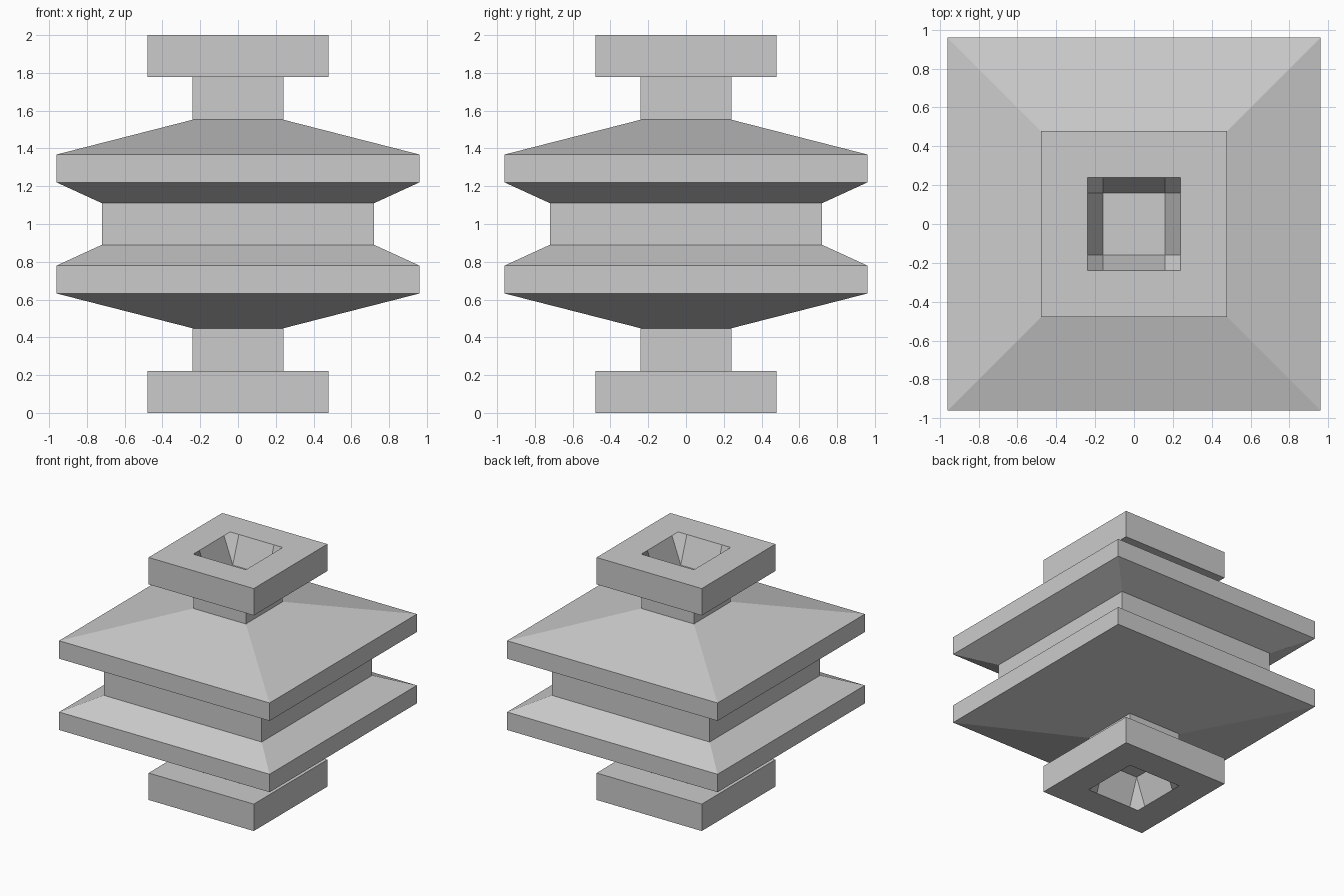
import bpy, bmesh
from mathutils import Matrix

if "Cube" in bpy.data.objects:
    bpy.data.objects.remove(bpy.data.objects["Cube"])

# Lower half of the square-turned silhouette: (half width, height)
HALF = [(0.48, 0.0), (0.48, 0.222), (0.24, 0.222), (0.24, 0.448),
        (0.96, 0.632), (0.96, 0.78), (0.72, 0.89)]
PROFILE = HALF + [(r, 2 - z) for r, z in reversed(HALF)]
RIM, FLOOR, DEPTH = 0.24, 0.16, 0.222
CORNERS = [(-1, -1), (1, -1), (1, 1), (-1, 1)]


def square(bm, r, z):
    return [bm.verts.new((x * r, y * r, z)) for x, y in CORNERS]


def socket(bm, outer, z, inward):
    """End face with a tapered square recess and facetted corners."""
    rim = square(bm, RIM, z)
    floor = square(bm, FLOOR, z + inward * DEPTH)
    starts, ends = [], []
    for i in range(4):
        a, b = rim[i].co, rim[(i + 1) % 4].co
        t = (RIM - FLOOR) / (2 * RIM)
        starts.append(bm.verts.new(a.lerp(b, t)))
        ends.append(bm.verts.new(b.lerp(a, t)))
    for i in range(4):
        j = (i + 1) % 4
        bm.faces.new((outer[i], outer[j], rim[j], ends[i], starts[i], rim[i]))
        bm.faces.new((starts[i], ends[i], floor[j], floor[i]))
        bm.faces.new((rim[j], starts[j], floor[j], ends[i]))
    bm.faces.new(floor)


# Stepped body with a recess at each end
bm = bmesh.new()
rings = [square(bm, r, z) for r, z in PROFILE]
for low, high in zip(rings, rings[1:]):
    for i in range(4):
        j = (i + 1) % 4
        bm.faces.new((low[i], low[j], high[j], high[i]))
socket(bm, rings[0], 0.0, 1)
socket(bm, rings[-1], 2.0, -1)
bmesh.ops.recalc_face_normals(bm, faces=bm.faces)
mesh = bpy.data.meshes.new("stepped_body")
bm.to_mesh(mesh)
bm.free()
bpy.context.collection.objects.link(bpy.data.objects.new("stepped_body", mesh))
